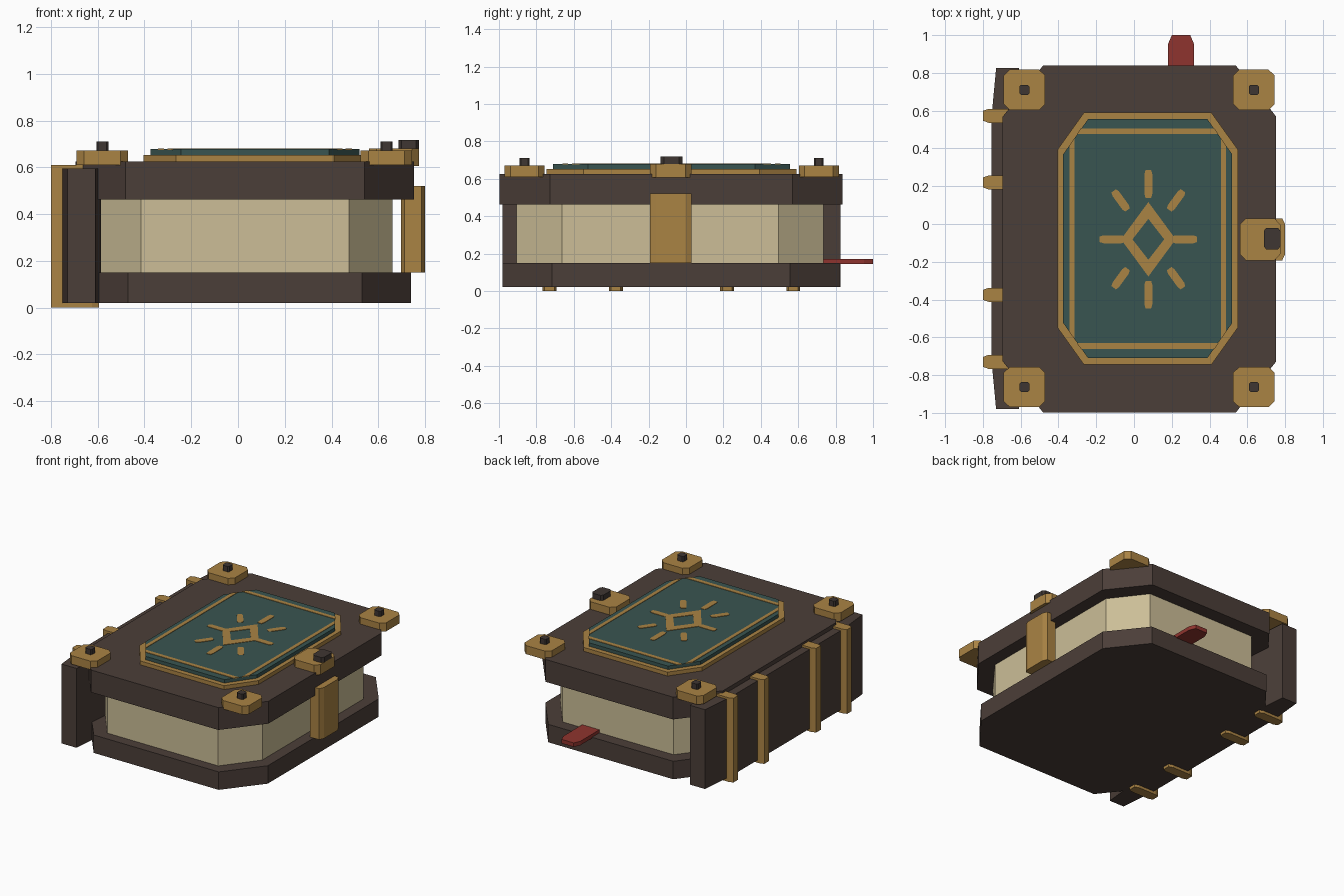
import bpy, bmesh, math

if "Cube" in bpy.data.objects:
    bpy.data.objects.remove(bpy.data.objects["Cube"])

K = 0.147  # corner cut as a share of each side


def material(name, rgb):
    m = bpy.data.materials.new(name)
    lin = [((c / 255 + 0.055) / 1.055) ** 2.4 for c in rgb]
    m.diffuse_color = (*lin, 1)
    m.use_nodes = True
    m.node_tree.nodes["Principled BSDF"].inputs["Base Color"].default_value = m.diffuse_color
    return m


LEATHER = material("brown leather", (75, 62, 56))
GOLD = material("aged gold", (170, 131, 68))
TEAL = material("teal panel", (57, 85, 81))
PAPER = material("cream paper", (204, 190, 151))
RED = material("red ribbon", (143, 52, 46))
IRON = material("dark iron", (62, 54, 50))


def make_object(name, bm, mat):
    bmesh.ops.recalc_face_normals(bm, faces=bm.faces)
    me = bpy.data.meshes.new(name)
    bm.to_mesh(me)
    bm.free()
    me.materials.append(mat)
    ob = bpy.data.objects.new(name, me)
    bpy.context.collection.objects.link(ob)
    return ob


def prism(name, pts, z0, z1, mat):
    """Extrude a flat outline from z0 to z1."""
    bm = bmesh.new()
    f = bm.faces.new([bm.verts.new((x, y, z0)) for x, y in pts])
    ext = bmesh.ops.extrude_face_region(bm, geom=[f])
    for v in ext["geom"]:
        if isinstance(v, bmesh.types.BMVert):
            v.co.z = z1
    return make_object(name, bm, mat)


def block(name, x0, x1, y0, y1, z0, z1, mat, angle=0.0):
    """Eight-sided block whose corner cuts scale with its sides."""
    cx, cy, a, b = (x0 + x1) / 2, (y0 + y1) / 2, (x1 - x0) / 2, (y1 - y0) / 2
    p, q = a * (1 - 2 * K), b * (1 - 2 * K)
    pts = [(p, -b), (a, -q), (a, q), (p, b), (-p, b), (-a, q), (-a, -q), (-p, -b)]
    c, s = math.cos(angle), math.sin(angle)
    pts = [(cx + u * c - v * s, cy + u * s + v * c) for u, v in pts]
    return prism(name, pts, z0, z1, mat)


# Covers, page block and spine
block("lower_cover", -0.68, 0.74, -0.98, 0.82, 0.02, 0.15, LEATHER)
block("upper_cover", -0.695, 0.753, -0.997, 0.838, 0.463, 0.625, LEATHER)
block("page_block", -0.60, 0.66, -0.905, 0.735, 0.15, 0.463, PAPER)
block("spine", -0.755, -0.585, -0.98, 0.825, 0.02, 0.595, LEATHER)

# Spine bands
for y in (-0.73, -0.375, 0.22, 0.573):
    block("spine_band", -0.80, -0.595, y - 0.037, y + 0.037, 0.0, 0.61, GOLD)

# Corner plates with studs
for x in (-0.58, 0.635):
    for y in (-0.863, 0.71):
        block("corner_plate", x - 0.11, x + 0.11, y - 0.107, y + 0.107, 0.61, 0.672, GOLD)
        block("corner_stud", x - 0.026, x + 0.026, y - 0.026, y + 0.026, 0.66, 0.711, IRON)

# Clasp
block("clasp_plate", 0.56, 0.775, -0.192, 0.03, 0.607, 0.68, GOLD)
block("clasp_strap", 0.697, 0.80, -0.192, 0.03, 0.15, 0.52, GOLD)
block("clasp_stud", 0.687, 0.775, -0.135, -0.02, 0.66, 0.718, IRON)

# Ribbon bookmark
block("ribbon", 0.18, 0.318, 0.68, 1.0, 0.143, 0.172, RED)

# Framed panel on the front cover
block("panel_frame", -0.405, 0.55, -0.745, 0.59, 0.62, 0.653, GOLD)
block("panel", -0.375, 0.52, -0.71, 0.555, 0.65, 0.678, TEAL)
Z0, Z1 = 0.675, 0.681


def strip(name, pts):
    return prism(name, pts, Z0, Z1, GOLD)


# Inlay lines, trimmed to the panel's cut corners
CX, CY = 0.0725, -0.0775
for s in (-1, 1):
    strip("side_line", [(CX + s * u, CY + v) for u, v in
                        ((0.388, -0.532), (0.415, -0.493), (0.415, 0.493), (0.388, 0.532))])
    strip("end_line", [(CX + u, CY + s * v) for u, v in
                       ((-0.375, 0.553), (0.375, 0.553), (0.354, 0.583), (-0.354, 0.583))])

# Diamond ring emblem
EX, EY = 0.076, -0.081
bm = bmesh.new()
outer, inner = [], []
for ring, a, b in ((outer, 0.145, 0.197), (inner, 0.084, 0.108)):
    for u, v in ((1, 0), (0, 1), (-1, 0), (0, -1)):
        ring.append([bm.verts.new((EX + u * a, EY + v * b, z)) for z in (Z0, Z1)])
for i in range(4):
    j = (i + 1) % 4
    o, p, q, r = outer[i], outer[j], inner[j], inner[i]
    for k in (0, 1):
        bm.faces.new((o[k], p[k], q[k], r[k]))
    bm.faces.new((o[0], p[0], p[1], o[1]))
    bm.faces.new((r[0], q[0], q[1], r[1]))
make_object("diamond_emblem", bm, GOLD)


# Rays around the emblem
def ray(dx, dy, length, angle):
    block("ray", EX + dx - length / 2, EX + dx + length / 2,
          EY + dy - 0.021, EY + dy + 0.021, Z0, Z1, GOLD, angle)


for s in (-1, 1):
    ray(0, s * 0.293, 0.147, math.pi / 2)
    ray(s * 0.19, 0, 0.135, 0)
    for t in (-1, 1):
        ray(s * 0.147, t * 0.206, 0.125, s * t * math.radians(54))
